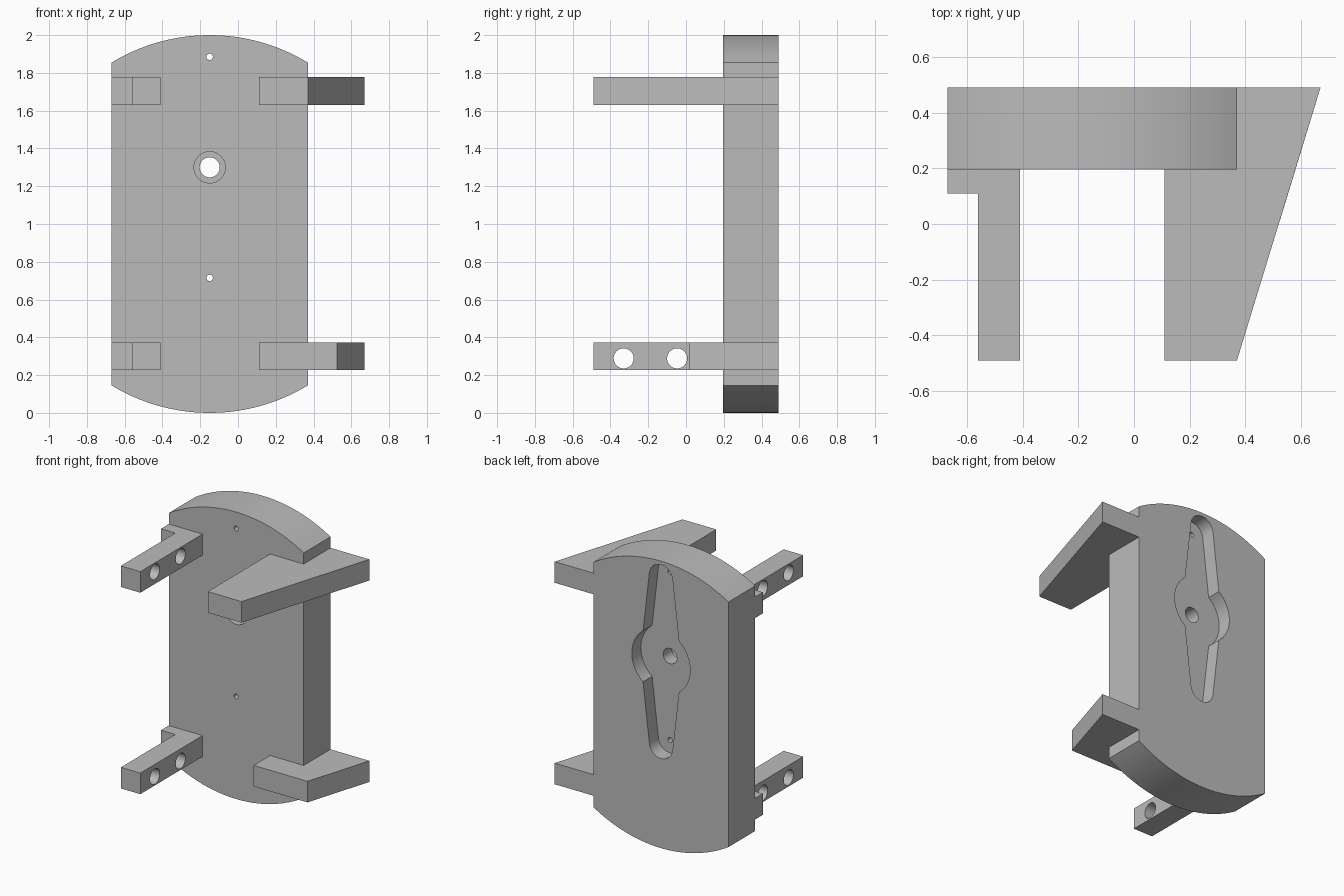
import bpy, bmesh
from math import sin, cos, radians, degrees, asin, atan2
from mathutils import Vector

if "Cube" in bpy.data.objects:
    bpy.data.objects.remove(bpy.data.objects["Cube"])

grey = bpy.data.materials.new("plain grey")
grey.use_nodes = True
grey.diffuse_color = (0.5, 0.5, 0.5, 1)
grey.node_tree.nodes["Principled BSDF"].inputs["Base Color"].default_value = (0.5, 0.5, 0.5, 1)

CX = -0.15                  # plate centre line
HUB = 1.30                  # height of the hub hole
LEFT, RIGHT = -0.67, 0.37   # plate sides
FRONT, BACK = 0.195, 0.49   # plate faces


def arc(cx, cy, r, a0, a1, n):
    angles = [radians(a0 + (a1 - a0) * i / n) for i in range(n + 1)]
    return [(cx + r * cos(a), cy + r * sin(a)) for a in angles]


def prism(name, outline, lo, hi, axis):
    """Extrude a 2D outline along the given axis from lo to hi."""
    place = {"X": lambda u, v: (lo, u, v),
             "Y": lambda u, v: (u, lo, v),
             "Z": lambda u, v: (u, v, lo)}[axis]
    bm = bmesh.new()
    face = bm.faces.new([bm.verts.new(place(u, v)) for u, v in outline])
    new = bmesh.ops.extrude_face_region(bm, geom=[face])["geom"]
    step = Vector([(hi - lo) * (axis == a) for a in "XYZ"])
    bmesh.ops.translate(bm, vec=step, verts=[g for g in new if isinstance(g, bmesh.types.BMVert)])
    bmesh.ops.recalc_face_normals(bm, faces=bm.faces)
    mesh = bpy.data.meshes.new(name)
    bm.to_mesh(mesh)
    bm.free()
    mesh.materials.append(grey)
    ob = bpy.data.objects.new(name, mesh)
    bpy.context.collection.objects.link(ob)
    return ob


def hole(u, v, r, lo, hi, axis):
    return prism("hole_cutter", arc(u, v, r, 0, 360, 48)[:-1], lo, hi, axis)


def select(ob):
    bpy.ops.object.select_all(action="DESELECT")
    ob.select_set(True)
    bpy.context.view_layer.objects.active = ob


def cut(ob, cutters):
    select(ob)
    for c in cutters:
        mod = ob.modifiers.new("cut", "BOOLEAN")
        mod.operation, mod.solver, mod.object = "DIFFERENCE", "EXACT", c
        bpy.ops.object.modifier_apply(modifier=mod.name)
        bpy.data.objects.remove(c)
    bpy.ops.object.shade_smooth_by_angle(angle=radians(30))


# Plate: a disc of radius 1 trimmed to straight sides
corner = degrees(asin((RIGHT - CX) / 1.0))
outline = (arc(CX, 1, 1, 90 - corner, 90 + corner, 40)
           + arc(CX, 1, 1, 270 - corner, 270 + corner, 40))
plate = prism("plate", outline, FRONT, BACK, "Y")

# Recess in the back: round hub with two tapered, rounded arms
reach, tip, hub_r = 0.585, 0.09, 0.225
join = degrees(atan2(0.18, 0.14))
recess = (arc(CX, HUB, hub_r, -join, join, 24)
          + arc(CX, HUB + reach, tip, 7, 173, 24)
          + arc(CX, HUB, hub_r, 180 - join, 180 + join, 24)
          + arc(CX, HUB - reach, tip, 187, 353, 24))
cutters = [prism("recess_cutter", recess, BACK - 0.10, BACK + 0.1, "Y"),
           hole(CX, HUB, 0.083, FRONT - 0.1, FRONT + 0.10, "Y"),
           hole(CX, HUB, 0.053, 0, 0.6, "Y")]
cutters += [hole(CX, HUB + s * reach, 0.017, 0, 0.6, "Y") for s in (1, -1)]
cut(plate, cutters)

# Arms come in an upper and a lower pair
for level, lo, hi, side, tip_y, tip_x in (
        ("upper", 1.63, 1.777, 1, -0.49, 0.37),
        ("lower", 0.226, 0.373, -1, 0.015, 0.525)):
    # Wedge arm with a slanted outer face
    wedge = [(0.11, FRONT), (0.11, tip_y), (tip_x, tip_y),
             (0.67, BACK), (RIGHT, BACK), (RIGHT, FRONT)]
    prism(level + "_wedge_arm", wedge, lo, hi, "Z")

    # Narrow arm with a stepped foot and two cross holes
    narrow = [(-0.41, FRONT), (LEFT, FRONT), (LEFT, 0.11),
              (-0.56, 0.11), (-0.56, -0.49), (-0.41, -0.49)]
    arm = prism(level + "_drilled_arm", narrow, lo, hi, "Z")
    mid = (lo + hi) / 2 + side * 0.011
    cut(arm, [hole(y, mid, 0.053, -0.8, -0.3, "X") for y in (-0.33, -0.047)])
